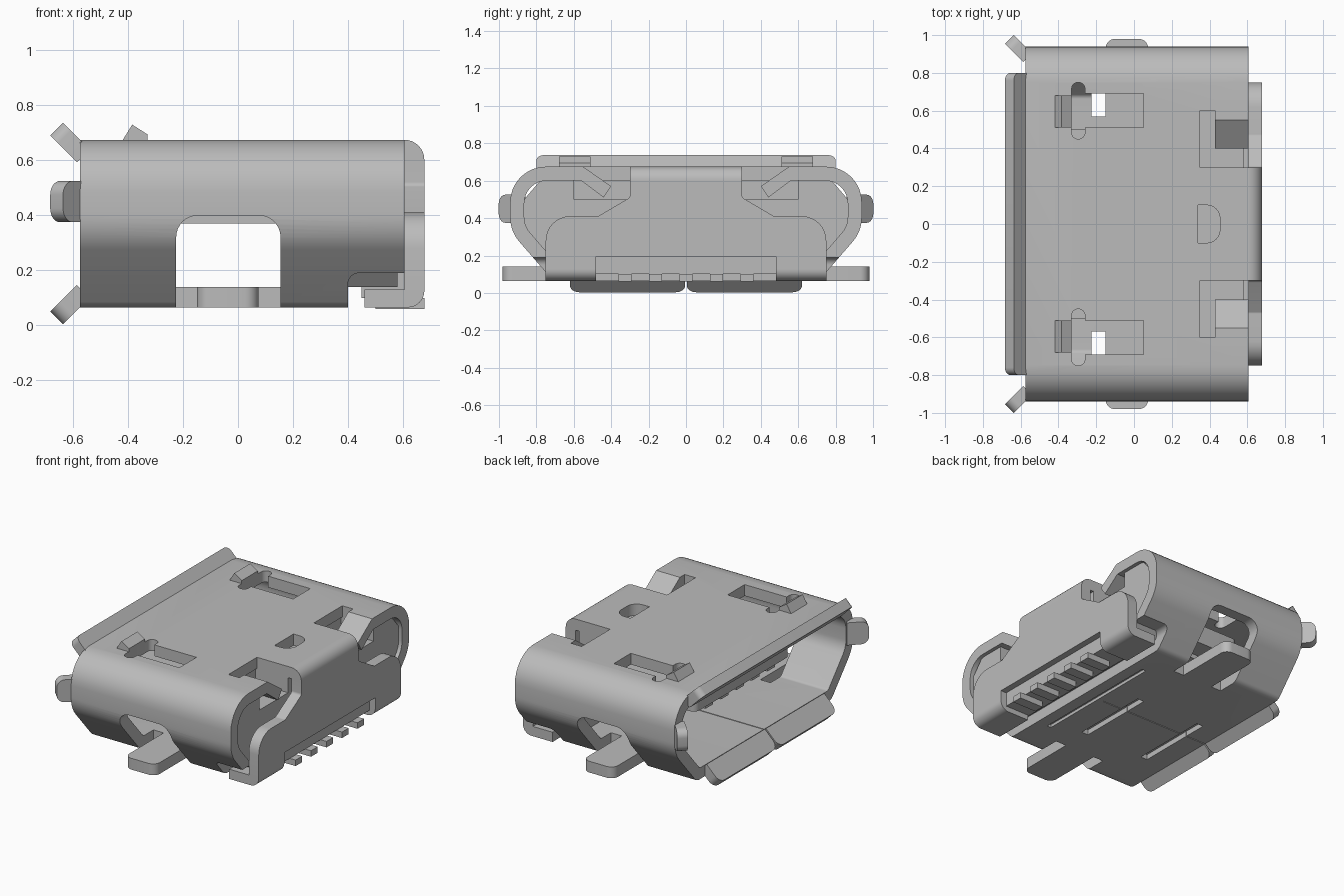
import bpy, bmesh, math
from mathutils import Matrix, Vector

cube = bpy.data.objects.get("Cube")
if cube:
    bpy.data.objects.remove(cube, do_unlink=True)

metal = bpy.data.materials.new("satin_grey")
metal.use_nodes = True
GREY = (0.5, 0.5, 0.5, 1)
metal.diffuse_color = GREY
metal.node_tree.nodes["Principled BSDF"].inputs["Base Color"].default_value = GREY


def rounded(corners, steps=8):
    """Outline from (a, b, radius) corners, each replaced by a tangent arc."""
    out = []
    for i, (a, b, r) in enumerate(corners):
        p = Vector((a, b))
        if r == 0:
            out.append(p)
            continue
        d0 = (Vector(corners[i - 1][:2]) - p).normalized()
        d1 = (Vector(corners[(i + 1) % len(corners)][:2]) - p).normalized()
        half = d0.angle(d1) / 2
        centre = p + (d0 + d1).normalized() * (r / math.sin(half))
        start = p + d0 * (r / math.tan(half)) - centre
        end = p + d1 * (r / math.tan(half)) - centre
        sweep = start.angle_signed(end)
        for k in range(steps + 1):
            out.append(centre + Matrix.Rotation(-sweep * k / steps, 2) @ start)
    return out


def rect(a0, a1, b0, b1, r=(0, 0, 0, 0)):
    return rounded([(a0, b0, r[0]), (a1, b0, r[1]), (a1, b1, r[2]), (a0, b1, r[3])])


def prism(name, pts, axis, lo, hi, matrix=None):
    """Extrude a flat outline along an axis."""
    place = {"x": lambda p, t: (t, p[0], p[1]),
             "y": lambda p, t: (p[0], t, p[1]),
             "z": lambda p, t: (p[0], p[1], t)}[axis]
    bm = bmesh.new()
    low = [bm.verts.new(place(p, lo)) for p in pts]
    high = [bm.verts.new(place(p, hi)) for p in pts]
    bm.faces.new(low)
    bm.faces.new(high)
    for i in range(len(pts)):
        j = (i + 1) % len(pts)
        bm.faces.new((low[i], low[j], high[j], high[i]))
    if matrix:
        bm.transform(matrix)
    bmesh.ops.recalc_face_normals(bm, faces=bm.faces)
    mesh = bpy.data.meshes.new(name)
    bm.to_mesh(mesh)
    bm.free()
    mesh.materials.append(metal)
    ob = bpy.data.objects.new(name, mesh)
    bpy.context.collection.objects.link(ob)
    return ob


def cut(ob, pts, axis, lo, hi):
    cutter = prism("cutter", pts, axis, lo, hi)
    cutter.hide_render = True
    mod = ob.modifiers.new("cut", "BOOLEAN")
    mod.operation, mod.solver, mod.object = "DIFFERENCE", "EXACT", cutter
    bpy.context.view_layer.objects.active = ob
    bpy.ops.object.modifier_apply(modifier=mod.name)
    bpy.data.objects.remove(cutter, do_unlink=True)


def span(a, b, s):
    return sorted((a * s, b * s))


def symmetric(half):
    """Complete a right-hand half profile by mirroring it."""
    return rounded(half + [(-a, b, r) for a, b, r in reversed(half)])


# Shell: bent sheet tube with a wide top and slanted lower sides
shell = prism("shell", symmetric([(.71, .065, .06), (.94, .33, .2), (.94, .675, .19)]),
              "x", -.575, .605)
cut(shell, symmetric([(.676, .14, .03), (.865, .358, .13), (.865, .6, .12)]), "x", -1, 1)
# Bottom sheet stops short of the rear
cut(shell, rect(.4, 1, -.5, .19, (0, 0, 0, .04)), "y", -1.2, 1.2)
for s in (-1, 1):
    # Side window around the solder leg, spring opening and rear corner opening
    cut(shell, rect(-.225, .155, -.3, .4, (0, 0, .08, .08)), "y", *span(.57, 1.2, s))
    cut(shell, rect(-.3, .05, *span(.51, .69, s)), "z", .5, .8)
    cut(shell, rect(-.33, -.26, *span(.45, .75, s), (.034,) * 4), "z", .5, .8)
    cut(shell, rect(.35, .8, *span(.3, .6, s)), "z", .55, .8)
# Latch window, bottom slots and seam
cut(shell, rect(.34, .455, -.1, .1, (0, .07, .07, 0)), "z", .5, .8)
cut(shell, rect(.29, .32, -.46, .46), "z", 0, .085)
for x in (.08, -.4):
    cut(shell, rect(x - .025, x + .025, -.38, .16), "z", 0, .1)
cut(shell, rect(-.7, .25, -.003, .003), "z", 0, .2)


# Flared lips around the mouth
def lip(name, origin, outward, a, b, r):
    back, out = Vector((-1, 0, 0)), Vector(outward)
    u, w = (back + out).normalized(), (back - out).normalized()
    v = Vector((0, 1, 0)) if out.z else Vector((0, 0, 1))
    m = Matrix((u, v, w)).transposed().to_4x4()
    m.translation = Vector(origin)
    prism(name, rect(-.05, .087, a, b, (0, r, r, 0)), "z", 0, .066, m)


lip("top_lip", (-.575, 0, .675), (0, 0, 1), -.8, .8, .04)
for s, side in ((1, "left"), (-1, "right")):
    lip(side + "_bottom_lip", (-.575, 0, .065), (0, 0, -1), *span(.005, .62, s), .05)
    lip(side + "_side_lip", (-.575, .94 * s, 0), (0, s, 0), .375, .525, .05)

# Rear cover: bent over from the top, widening downwards, notched for the pins
prism("rear_cover_bend", rounded([(.59, .6, 0), (.678, .6, 0), (.678, .675, .073),
                                  (.59, .675, 0)]), "y", -.3, .3)
cover = prism("rear_cover", symmetric([(.75, .125, 0), (.75, .41, .13), (.47, .41, .02),
                                       (.3, .51, .02), (.3, .6, 0)]), "x", .605, .678)
cut(cover, rect(-.48, .48, 0, .195), "x", .5, .8)

for s, side in ((1, "left"), (-1, "right")):
    # Rear cover foot folded underneath
    prism(side + "_cover_foot",
          rounded([(.46, .065, 0), (.678, .065, .06), (.678, .13, 0), (.46, .13, 0)]),
          "y", *span(.48, .75, s))
    # Solder leg reaching out of the side window
    prism(side + "_solder_leg",
          rect(-.15, .075, *span(.55, .98, s), (.05 * (s < 0),) * 2 + (.05 * (s > 0),) * 2),
          "z", .065, .14)
    # Upturned spring tip on the top
    prism(side + "_spring_tip", [(-.425, .665), (-.385, .73), (-.33, .695), (-.33, .62)],
          "y", *span(.51, .68, s))
    # Rear corner tab bent down into the housing
    prism(side + "_corner_tab",
          [(y * s, z) for y, z in ((.62, .675), (.55, .675), (.4, .57), (.44, .51),
                                   (.56, .6), (.62, .6))], "x", .43, .605)

# Plastic housing with a contact tongue
housing = prism("housing", symmetric([(.676, .14, 0), (.865, .358, .1), (.865, .5, .02),
                                      (.78, .6, .02)]), "x", .3, .58)
for s in (-1, 1):
    cut(housing, rect(*span(.3, .6, s), .5, .8), "x", .34, .8)
prism("pin_block", rect(-.48, .48, .1, .195), "x", .45, .635)
prism("tongue", rect(-.42, .32, -.5, .5, (.04, 0, 0, .04)), "z", .4, .53)

# Five contacts and their solder pins
for i in range(5):
    y = (i - 2) * .163
    prism(f"contact_{i + 1}", rect(-.4, .32, y - .04, y + .04), "z", .37, .41)
    prism(f"pin_{i + 1}", rect(.5, .678, y - .035, y + .035), "z", .06, .1)

for ob in bpy.context.collection.objects:
    ob.select_set(ob.type == "MESH" and metal.name in ob.data.materials)
bpy.context.view_layer.objects.active = shell
bpy.ops.object.shade_smooth_by_angle(angle=math.radians(30))
